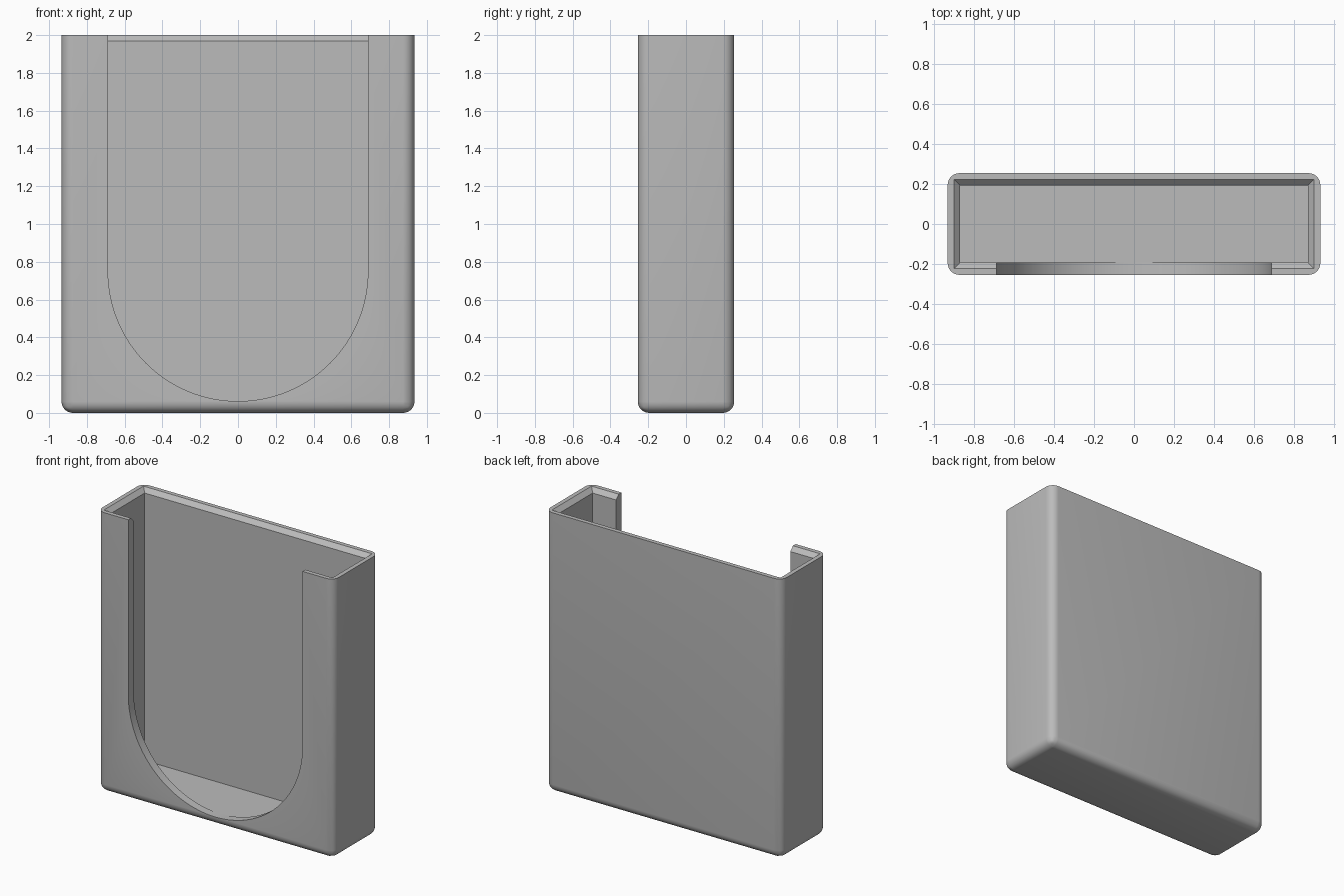
import bpy, bmesh, math

if "Cube" in bpy.data.objects:
    bpy.data.objects.remove(bpy.data.objects["Cube"])

HX, HY, H = 0.934, 0.255, 2.0      # outer half sizes and height
WALL, FLOOR, RADIUS = 0.061, 0.061, 0.06
SLOT_R, SLOT_Z = 0.688, 0.062      # front slot radius and lowest point

grey = bpy.data.materials.new("plain grey")
grey.diffuse_color = (0.5, 0.5, 0.5, 1)
grey.use_nodes = True
grey.node_tree.nodes["Principled BSDF"].inputs["Base Color"].default_value = grey.diffuse_color


def add_object(name, bm):
    bmesh.ops.recalc_face_normals(bm, faces=bm.faces)
    mesh = bpy.data.meshes.new(name)
    bm.to_mesh(mesh)
    bm.free()
    mesh.materials.append(grey)
    obj = bpy.data.objects.new(name, mesh)
    bpy.context.collection.objects.link(obj)
    return obj


def loft(rings):
    """Closed solid through rings of equal point count."""
    bm = bmesh.new()
    loops = [[bm.verts.new(p) for p in ring] for ring in rings]
    n = len(loops[0])
    for a, b in zip(loops, loops[1:]):
        for i in range(n):
            j = (i + 1) % n
            bm.faces.new((a[i], a[j], b[j], b[i]))
    bm.faces.new(loops[0][::-1])
    bm.faces.new(loops[-1])
    return bm


def rect(hx, hy, z):
    return [(-hx, -hy, z), (hx, -hy, z), (hx, hy, z), (-hx, hy, z)]


# Outer shell: block rounded on every edge except the top rim
bm = loft([rect(HX, HY, 0), rect(HX, HY, H)])
edges = [e for e in bm.edges if min(v.co.z for v in e.verts) < H - 0.01]
bmesh.ops.bevel(bm, geom=edges, offset=RADIUS, segments=8, profile=0.5,
                affect='EDGES', clamp_overlap=True)
holder = add_object("holder_shell", bm)

# Cavity with a chamfered mouth, carried past the rim
ix, iy, c = HX - WALL, HY - WALL, 0.03
cavity = add_object("cavity_cutter", loft([
    rect(ix, iy, FLOOR), rect(ix, iy, H - c),
    rect(ix + c, iy + c, H), rect(ix + c, iy + c, H + 0.1)]))

# Round-bottomed slot through the front wall
cz, N = SLOT_Z + SLOT_R, 64
arc = [(SLOT_R * math.cos(math.pi * (1 + i / N)),
        cz + SLOT_R * math.sin(math.pi * (1 + i / N))) for i in range(N + 1)]
outline = [(-SLOT_R, H + 0.2)] + arc + [(SLOT_R, H + 0.2)]
slot = add_object("slot_cutter", loft(
    [[(x, y, z) for x, z in outline] for y in (-HY - 0.1, 0.0)]))

# Cut the cavity and the slot
bpy.context.view_layer.objects.active = holder
holder.select_set(True)
for cutter in (cavity, slot):
    mod = holder.modifiers.new(cutter.name, 'BOOLEAN')
    mod.operation = 'DIFFERENCE'
    mod.solver = 'EXACT'
    mod.object = cutter
    bpy.ops.object.modifier_apply(modifier=mod.name)
for cutter in (cavity, slot):
    bpy.data.objects.remove(cutter, do_unlink=True)

bpy.ops.object.select_all(action='DESELECT')
holder.select_set(True)
bpy.ops.object.shade_smooth_by_angle(angle=math.radians(25))
